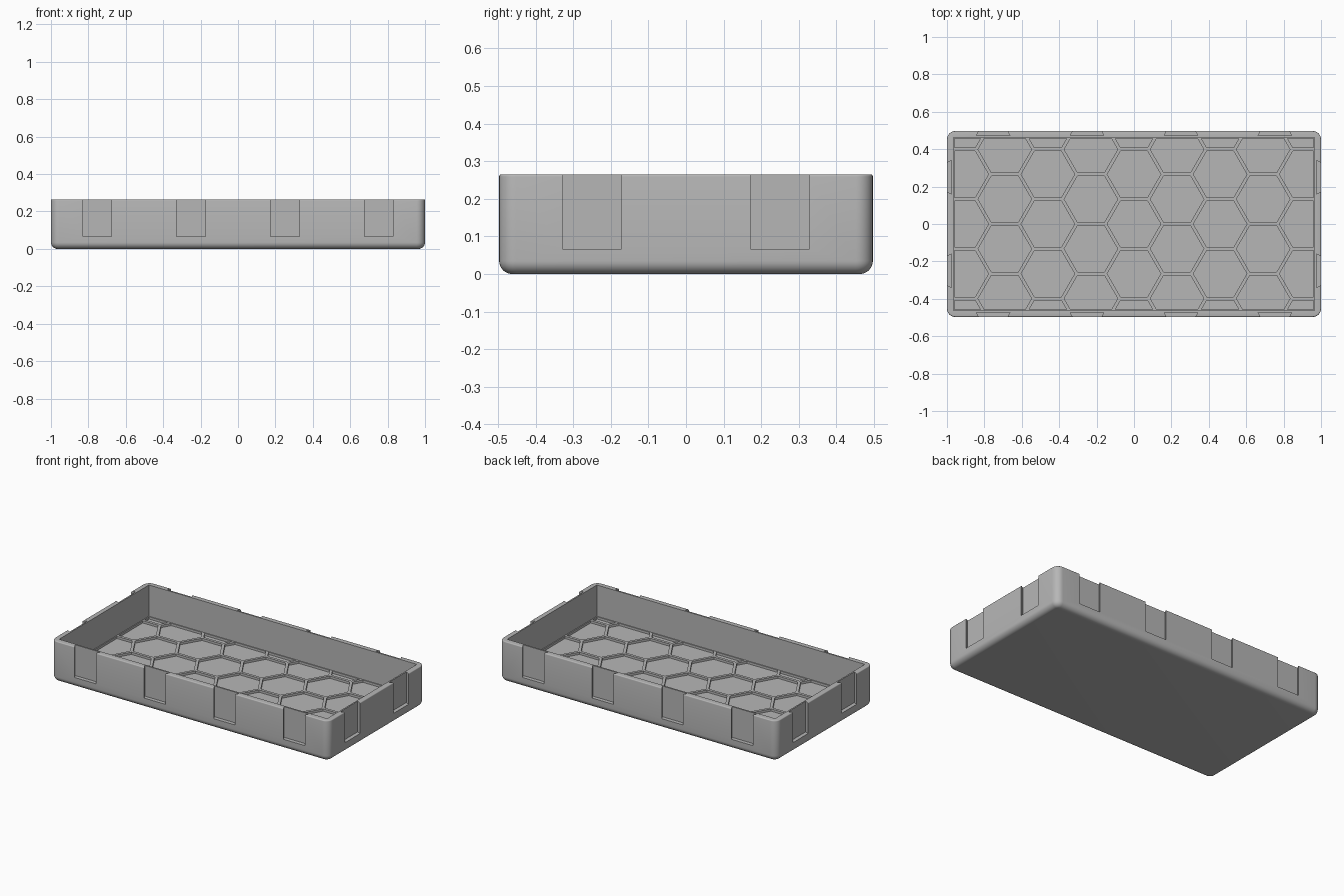
import bpy, bmesh, math
from mathutils import Vector

cube = bpy.data.objects.get("Cube")
if cube:
    bpy.data.objects.remove(cube, do_unlink=True)

HALF_X, HALF_Y, HEIGHT = 1.0, 0.497, 0.265
INNER_X, INNER_Y = 0.966, 0.462
RIB_TOP, FLOOR = 0.062, 0.047
CORNER = 0.045

grey = bpy.data.materials.new("plain_grey")
grey.use_nodes = True
colour = (0.47, 0.47, 0.47, 1)
grey.diffuse_color = colour
grey.node_tree.nodes["Principled BSDF"].inputs["Base Color"].default_value = colour


def make_object(name, bm):
    bmesh.ops.recalc_face_normals(bm, faces=bm.faces)
    mesh = bpy.data.meshes.new(name)
    bm.to_mesh(mesh)
    bm.free()
    mesh.materials.append(grey)
    obj = bpy.data.objects.new(name, mesh)
    bpy.context.collection.objects.link(obj)
    return obj


def rounded_ring(bm, z, inset):
    """Rounded rectangle loop at height z, pulled in by inset."""
    r = CORNER - inset
    ring = []
    for k, (sx, sy) in enumerate([(1, 1), (-1, 1), (-1, -1), (1, -1)]):
        for i in range(9):
            a = math.pi / 2 * (k + i / 8)
            ring.append(bm.verts.new((sx * (HALF_X - CORNER) + r * math.cos(a),
                                      sy * (HALF_Y - CORNER) + r * math.sin(a), z)))
    return ring


def prism(bm, points, z0, z1):
    """Upright prism from a plan outline."""
    face = bm.faces.new([bm.verts.new((x, y, z0)) for x, y in points])
    top = bmesh.ops.extrude_face_region(bm, geom=[face])["geom"]
    bmesh.ops.translate(bm, vec=(0, 0, z1 - z0),
                        verts=[v for v in top if isinstance(v, bmesh.types.BMVert)])


# Solid outer body: rounded corners, rolled bottom edge, softened rim
bm = bmesh.new()
ROLL, LIP = 0.035, 0.006
profile = [(ROLL * (1 - math.cos(a)), ROLL * (1 - math.sin(a)))
           for a in [math.pi / 2 * i / 8 for i in range(9)]]
profile += [(HEIGHT - LIP * (1 - math.sin(a)), LIP * (1 - math.cos(a)))
            for a in [math.pi / 2 * i / 4 for i in range(5)]]
rings = [rounded_ring(bm, z, inset) for z, inset in profile]
for low, high in zip(rings, rings[1:]):
    n = len(low)
    for i in range(n):
        j = (i + 1) % n
        bm.faces.new((low[i], low[j], high[j], high[i]))
bm.faces.new(rings[0])
bm.faces.new(rings[-1])
tray = make_object("tray", bm)

# Cavity cutter
bm = bmesh.new()
prism(bm, [(-INNER_X, -INNER_Y), (INNER_X, -INNER_Y), (INNER_X, INNER_Y), (-INNER_X, INNER_Y)],
      RIB_TOP, HEIGHT + 0.1)
cavity = make_object("cavity_cutter", bm)

# Hexagonal floor pockets, trimmed to the inside of the walls; ribs remain between
bm = bmesh.new()
SIDE, RIB, EDGE = 0.1535, 0.018, 0.006
PITCH = SIDE * math.sqrt(3)
radius = SIDE - RIB / math.sqrt(3)
for col in range(-5, 6):
    for row in range(-3, 4):
        cx, cy = col * SIDE * 1.5, (row + 0.5 * (col % 2)) * PITCH
        bm.faces.new([bm.verts.new((cx + radius * math.cos(math.pi / 3 * i),
                                    cy + radius * math.sin(math.pi / 3 * i), FLOOR))
                      for i in range(6)])
for axis, limit in ((Vector((1, 0, 0)), INNER_X - EDGE), (Vector((0, 1, 0)), INNER_Y - EDGE)):
    for s in (1, -1):
        bmesh.ops.bisect_plane(bm, geom=bm.verts[:] + bm.edges[:] + bm.faces[:],
                               plane_co=axis * limit * s, plane_no=axis * s, clear_outer=True)
top = bmesh.ops.extrude_face_region(bm, geom=bm.faces[:])["geom"]
bmesh.ops.translate(bm, vec=(0, 0, 0.05), verts=[v for v in top if isinstance(v, bmesh.types.BMVert)])
pockets = make_object("hex_pocket_cutter", bm)

# Dovetail slots in the outer walls, open at the rim and wider inside
bm = bmesh.new()
DEPTH, OUT, NARROW, WIDE, SLOT_Z = 0.025, 0.005, 0.077, 0.09, 0.065
flare = (WIDE - NARROW) / DEPTH * OUT


def slot(centre, half, side, along_x):
    outline = [(-WIDE, half - DEPTH), (WIDE, half - DEPTH),
               (NARROW - flare, half + OUT), (-NARROW + flare, half + OUT)]
    pts = [(centre + u, side * v) for u, v in outline]
    prism(bm, pts if along_x else [(v, u) for u, v in pts], SLOT_Z, HEIGHT + 0.1)


for side in (-1, 1):
    for c in (-0.753, -0.251, 0.251, 0.753):
        slot(c, HALF_Y, side, True)
    for c in (-0.25, 0.25):
        slot(c, HALF_X, side, False)
slots = make_object("dovetail_slot_cutter", bm)

# Cut the tray and drop the cutters
bpy.ops.object.select_all(action="DESELECT")
bpy.context.view_layer.objects.active = tray
tray.select_set(True)
for cutter in (cavity, pockets, slots):
    cutter.hide_render = True
    mod = tray.modifiers.new(cutter.name, "BOOLEAN")
    mod.operation, mod.solver, mod.object = "DIFFERENCE", "EXACT", cutter
    bpy.ops.object.modifier_apply(modifier=mod.name)
    bpy.data.objects.remove(cutter, do_unlink=True)
bpy.ops.object.shade_smooth_by_angle(angle=math.radians(30))
